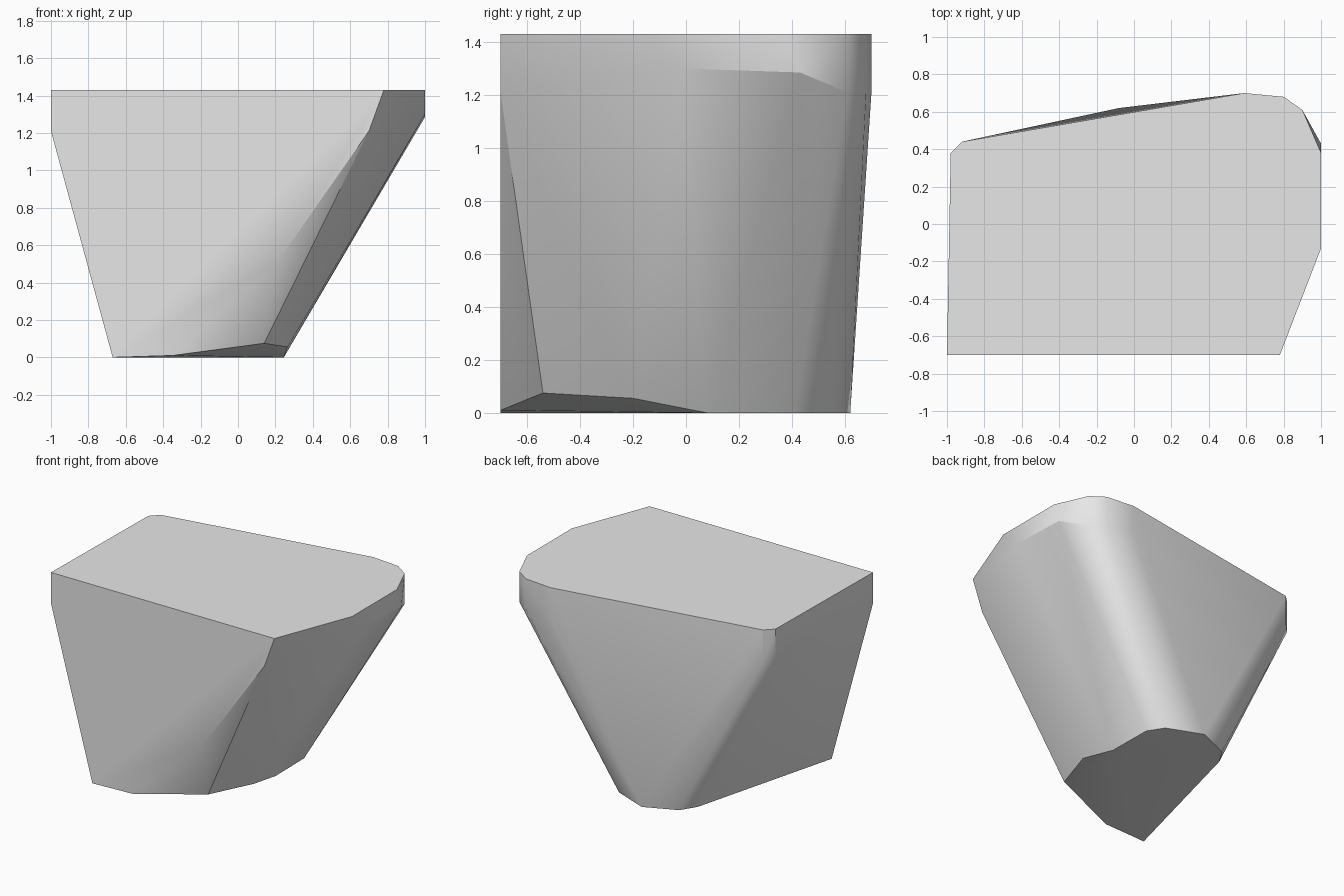
import bpy
import bmesh
from math import radians

# Remove the default cube
cube = bpy.data.objects.get("Cube")
if cube:
    bpy.data.objects.remove(cube, do_unlink=True)

FRONT = -0.7      # flat front plane
TOP = 1.43        # flat top plane
SHOULDER = 1.21   # height where the sides start to taper
FOOT = 0.0


def flat_ring(outline, height):
    """Lift a plan outline to one height."""
    return [(x, y, height) for x, y in outline]


def stone_material(name, value):
    material = bpy.data.materials.new(name)
    material.use_nodes = True
    colour = (value, value, value, 1.0)
    material.diffuse_color = colour
    shader = material.node_tree.nodes["Principled BSDF"]
    shader.inputs["Base Color"].default_value = colour
    return material


def hull_object(name, points, material):
    """Wrap a faceted convex skin around the corner points."""
    bm = bmesh.new()
    for point in points:
        bm.verts.new(point)
    hull = bmesh.ops.convex_hull(bm, input=bm.verts[:])
    loose = [v for v in hull["geom_interior"] if isinstance(v, bmesh.types.BMVert)]
    bmesh.ops.delete(bm, geom=loose, context='VERTS')
    # Merge triangles that share one flat facet
    bmesh.ops.dissolve_limit(bm, angle_limit=radians(0.5),
                             verts=bm.verts[:], edges=bm.edges[:])
    bmesh.ops.recalc_face_normals(bm, faces=bm.faces[:])
    mesh = bpy.data.meshes.new(name)
    bm.to_mesh(mesh)
    bm.free()
    mesh.materials.append(material)
    obj = bpy.data.objects.new(name, mesh)
    bpy.context.collection.objects.link(obj)
    return obj


# Corners shared by the rim and the shoulder: left side and back
back_outline = [(-1, FRONT), (-0.98, 0.38), (-0.92, 0.44), (-0.8, 0.46),
                (0.59, 0.7), (0.8, 0.68), (0.9, 0.61)]

# Flat top
rim = flat_ring(back_outline + [(1, 0.38), (1, -0.13), (0.78, FRONT)], TOP)

# Slightly uneven shoulder below the rim
shoulder = flat_ring(back_outline + [(0.7, FRONT)], SHOULDER)
shoulder += [(1, 0.43, 1.285), (1, -0.01, 1.3)]

# Chipped lower front corner
chip = [(0.21, FRONT, 0.51), (-0.35, FRONT, 0.01),
        (0.14, -0.54, 0.075), (0.265, -0.2, 0.055)]

# Small flat foot
foot = flat_ring([(-0.67, FRONT), (-0.38, 0.41), (-0.31, 0.52), (-0.08, 0.62),
                  (0.17, 0.52), (0.24, 0.41), (0.245, 0.08)], FOOT)

stone = stone_material("grey stone", 0.8)
rock = hull_object("rock_block", rim + shoulder + chip + foot, stone)

# Soft facets with crisp main edges
bpy.ops.object.select_all(action='DESELECT')
rock.select_set(True)
bpy.context.view_layer.objects.active = rock
bpy.ops.object.shade_smooth_by_angle(angle=radians(30))
